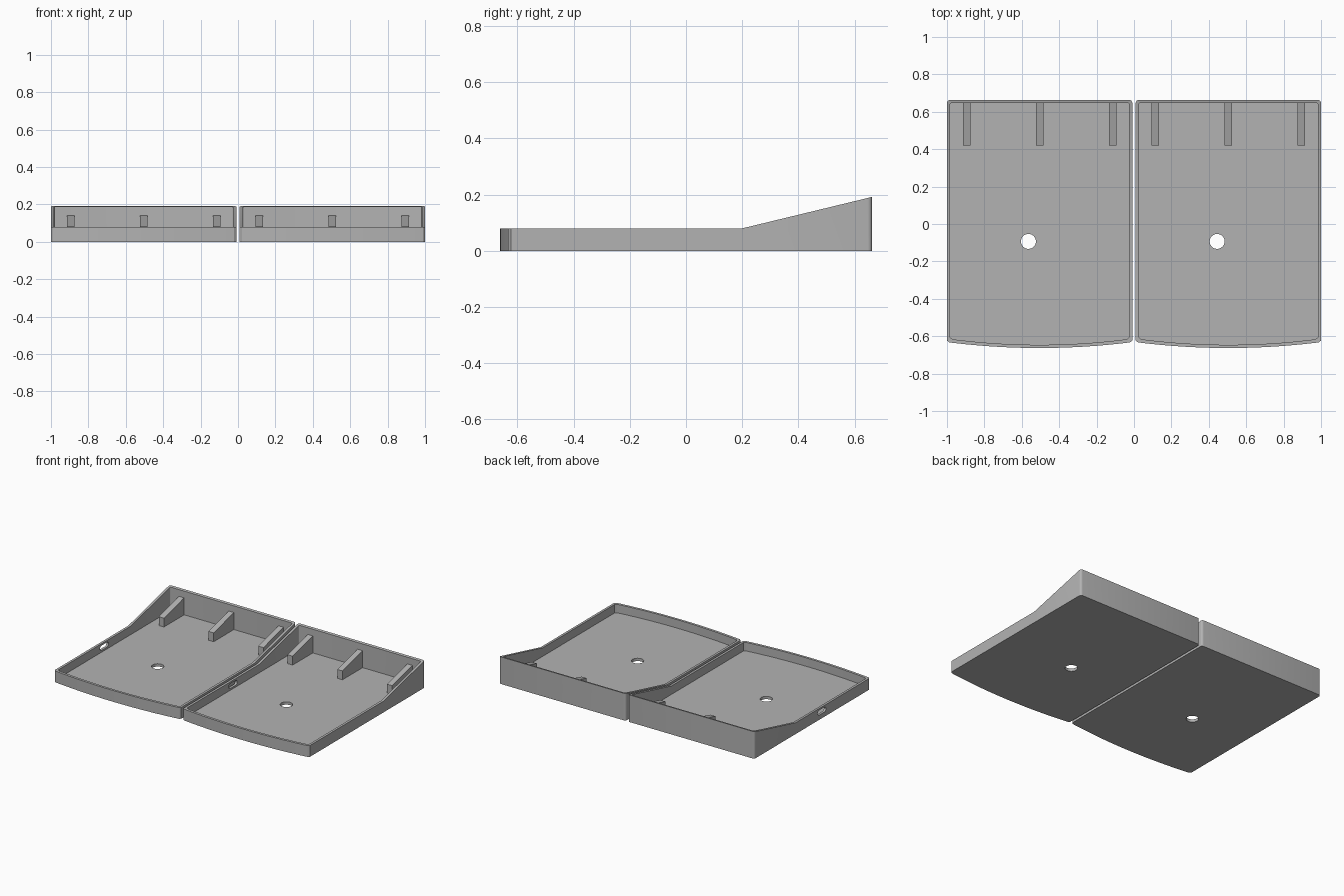
import bpy, bmesh, math

if "Cube" in bpy.data.objects:
    bpy.data.objects.remove(bpy.data.objects["Cube"])

grey = bpy.data.materials.new("grey plastic")
grey.diffuse_color = (0.45, 0.45, 0.45, 1)
grey.use_nodes = True
grey.node_tree.nodes["Principled BSDF"].inputs["Base Color"].default_value = grey.diffuse_color

WIDTH, GAP = 0.991, 0.009
HALF = WIDTH / 2
BACK, SIDE_FRONT, NOSE, BEND = 0.663, -0.623, -0.663, 0.2
LOW, HIGH, FLOOR, WALL = 0.08, 0.192, 0.02, 0.017


def rim_height(y):
    return LOW + max(0, y - BEND) / (BACK - BEND) * (HIGH - LOW)


def outline(cx, inset):
    """Tray plan: rounded back corners, bowed front edge."""
    h, r = HALF - inset, 0.016 - inset * 0.6
    back, front = BACK - inset, SIDE_FRONT + inset
    pts = []
    for i in range(5):
        a = math.pi / 2 * i / 4
        pts.append((h - r + r * math.cos(a), back - r + r * math.sin(a)))
    for i in range(5):
        a = math.pi / 2 * (1 + i / 4)
        pts.append((-h + r + r * math.cos(a), back - r + r * math.sin(a)))
    pts += [(-h, BEND), (-h, front)]
    n = 24
    k = h - 0.012
    for i in range(n + 1):
        t = -1 + 2 * i / n
        pts.append((t * k, NOSE + inset + 0.03 * t * t))
    pts += [(h, front), (h, BEND)]
    return [(cx + x, y) for x, y in pts]


def finish(name, bm):
    bmesh.ops.recalc_face_normals(bm, faces=bm.faces)
    me = bpy.data.meshes.new(name)
    bm.to_mesh(me)
    bm.free()
    me.materials.append(grey)
    ob = bpy.data.objects.new(name, me)
    bpy.context.collection.objects.link(ob)
    return ob


def prism(name, pts, offset):
    """Extrude a flat polygon along an offset vector."""
    bm = bmesh.new()
    face = bm.faces.new([bm.verts.new(p) for p in pts])
    new = bmesh.ops.extrude_face_region(bm, geom=[face])["geom"]
    bmesh.ops.translate(bm, vec=offset,
                        verts=[v for v in new if isinstance(v, bmesh.types.BMVert)])
    return finish(name, bm)


def cut(ob, cutter):
    mod = ob.modifiers.new("cut", "BOOLEAN")
    mod.operation, mod.solver, mod.object = "DIFFERENCE", "EXACT", cutter
    cutter.hide_render = True
    cutter.hide_set(True)


def tray_shell(name, cx):
    outer, inner = outline(cx, 0), outline(cx, WALL)
    bm = bmesh.new()
    loops = [
        [bm.verts.new((x, y, 0)) for x, y in outer],
        [bm.verts.new((x, y, rim_height(y))) for x, y in outer],
        [bm.verts.new((x, y, rim_height(y))) for x, y in inner],
        [bm.verts.new((x, y, FLOOR)) for x, y in inner],
    ]
    n = len(outer)
    for a, b in zip(loops, loops[1:]):
        for i in range(n):
            j = (i + 1) % n
            bm.faces.new((a[i], a[j], b[j], b[i]))
    bm.faces.new(loops[0])
    bm.faces.new(loops[3])
    return finish(name, bm)


for side, cx in (("left", -GAP - HALF), ("right", GAP + HALF)):
    tray = tray_shell(side + "_tray", cx)

    # Round drain hole in the floor
    ring = [2 * math.pi * i / 32 for i in range(32)]
    cut(tray, prism(side + "_hole_cutter",
                    [(cx - 0.06 + 0.04 * math.cos(a), -0.093 + 0.04 * math.sin(a), -0.1)
                     for a in ring], (0, 0, 0.2)))

    # Rounded slot through the left wall
    slot = []
    for i in range(18):
        a = math.pi * (i % 9) / 8 + (0 if i < 9 else math.pi) - math.pi / 2
        dy = 0.03 if i < 9 else -0.03
        slot.append((cx - HALF - 0.05, -0.093 + dy + 0.017 * math.cos(a),
                     0.05 + 0.017 * math.sin(a)))
    cut(tray, prism(side + "_slot_cutter", slot, (0.1, 0, 0)))

    bpy.ops.object.select_all(action="DESELECT")
    tray.select_set(True)
    bpy.context.view_layer.objects.active = tray
    bpy.ops.object.shade_smooth_by_angle(angle=math.radians(30))

    # Sloped support ribs against the back wall
    for i, dx in enumerate((-0.39, 0, 0.39)):
        x = cx + dx - 0.02
        prism(f"{side}_rib_{i + 1}",
              [(x, 0.42, FLOOR - 0.005), (x, BACK - 0.01, FLOOR - 0.005),
               (x, BACK - 0.01, 0.142), (x, 0.42, 0.083)], (0.04, 0, 0))
